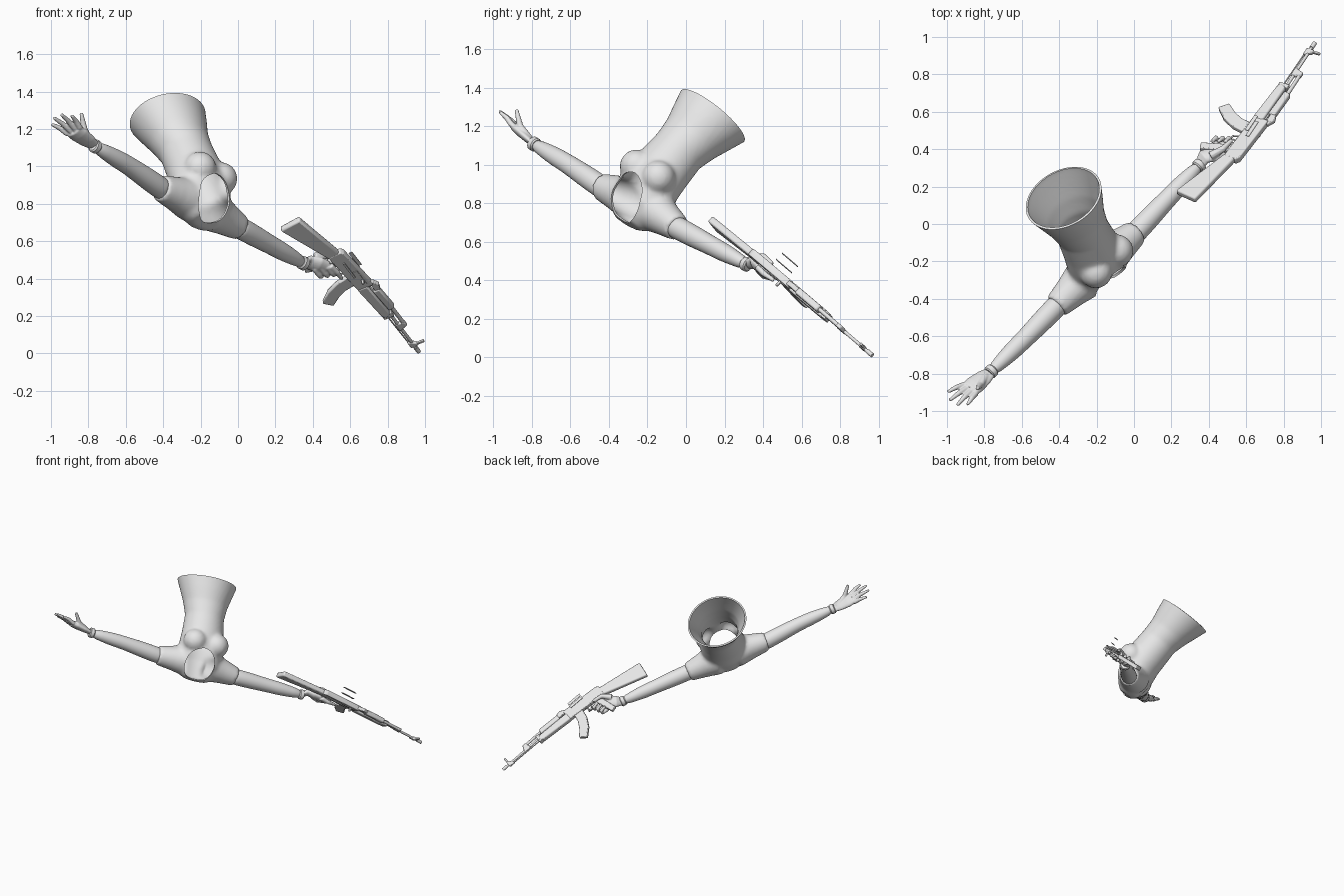
import bpy, bmesh, math
from mathutils import Vector as V, Matrix

if "Cube" in bpy.data.objects:
    bpy.data.objects.remove(bpy.data.objects["Cube"])

grey = bpy.data.materials.new("light grey")
grey.use_nodes = True
grey.diffuse_color = (0.8, 0.8, 0.8, 1)
grey.node_tree.nodes["Principled BSDF"].inputs["Base Color"].default_value = (0.8, 0.8, 0.8, 1)


# Helpers
def loft(bm, rings, sides=24):
    """Closed skin through rings given as (centre, x radius vector, y radius vector)."""
    loops = []
    for c, x, y in rings:
        angles = [math.tau * i / sides for i in range(sides)]
        loops.append([bm.verts.new(c + x * math.cos(t) + y * math.sin(t)) for t in angles])
    faces = [bm.faces.new(loops[0]), bm.faces.new(loops[-1][::-1])]
    for p, q in zip(loops, loops[1:]):
        for i in range(sides):
            j = (i + 1) % sides
            faces.append(bm.faces.new((p[i], q[i], q[j], p[j])))
    bmesh.ops.recalc_face_normals(bm, faces=faces)


def tube(bm, points, radii, flat=None, ratio=1.0, sides=20):
    """Round or flattened limb along points; flat is the thin direction."""
    points = [V(p) for p in points]
    rings = []
    for i, p in enumerate(points):
        d = (points[min(i + 1, len(points) - 1)] - points[max(i - 1, 0)]).normalized()
        x = V(flat) if flat else V((0.3, -0.5, 0.8))
        x = (x - d * x.dot(d)).normalized()
        rings.append((p, x * radii[i] * ratio, d.cross(x) * radii[i]))
    loft(bm, rings, sides)


def ball(bm, centre, radius):
    bmesh.ops.create_uvsphere(bm, u_segments=24, v_segments=14, radius=radius,
                              matrix=Matrix.Translation(centre))


def finish(name, bm, angle=40):
    me = bpy.data.meshes.new(name)
    bm.to_mesh(me)
    bm.free()
    ob = bpy.data.objects.new(name, me)
    bpy.context.collection.objects.link(ob)
    me.materials.append(grey)
    bpy.ops.object.select_all(action='DESELECT')
    ob.select_set(True)
    bpy.context.view_layer.objects.active = ob
    bpy.ops.object.shade_smooth_by_angle(angle=math.radians(angle))
    return ob


def bake(ob):
    """Result of the modifiers as a bmesh; the source object is removed."""
    ev = ob.evaluated_get(bpy.context.evaluated_depsgraph_get())
    bm = bmesh.new()
    bm.from_mesh(ev.to_mesh())
    bpy.data.objects.remove(ob)
    return bm


def blend(bm, voxel, passes):
    ob = finish("blend", bm)
    m = ob.modifiers.new("Merge", 'REMESH')
    m.mode, m.voxel_size = 'VOXEL', voxel
    s = ob.modifiers.new("Soften", 'SMOOTH')
    s.factor, s.iterations = 0.5, passes
    return bake(ob)


# Torso frame: A across the shoulders, F out of the chest, W towards the waist
S = V((-0.2, -0.235, 0.79))
W = V((-0.258, 0.629, 0.733)).normalized()
F = V((0.68, 0.63, -0.38)).cross(W).normalized()
A = W.cross(F)


def body(a, f, w):
    return S + A * a + F * f + W * w


# Shirt: torso, chest and sleeves merged, then opened at waist and neck
cuff_a, cuff_b = V((-0.415, -0.44, 0.885)), V((0.01, -0.045, 0.672))
bm = bmesh.new()
profile = [(-0.12, 0, 0.09, 0.05), (-0.09, 0, 0.14, 0.09), (-0.03, 0.02, 0.17, 0.125),
           (0.06, 0.03, 0.175, 0.145), (0.14, 0.04, 0.165, 0.145), (0.22, 0.04, 0.155, 0.145),
           (0.35, 0.035, 0.145, 0.14), (0.45, 0.02, 0.165, 0.155), (0.54, 0.01, 0.195, 0.18),
           (0.62, 0, 0.222, 0.2), (0.68, 0, 0.235, 0.21)]
loft(bm, [(body(-0.04 * max(w, 0), f, w), A * ra, F * rf) for w, f, ra, rf in profile], 40)
for side, cuff in ((-1, cuff_a), (1, cuff_b)):
    ball(bm, body(side * 0.085, 0.125, 0.135), 0.088)
    root = body(side * 0.08, 0, 0.01)
    tube(bm, [root, root.lerp(cuff, 0.5), cuff], [0.12, 0.092, 0.07])
bm = blend(bm, 0.013, 5)
bmesh.ops.bisect_plane(bm, geom=bm.verts[:] + bm.edges[:] + bm.faces[:],
                       plane_co=body(0, 0, 0.62), plane_no=W, clear_outer=True)
shirt = finish("shirt_shell", bm)
shell = shirt.modifiers.new("Cloth", 'SOLIDIFY')
shell.thickness, shell.offset = 0.012, -1

bm = bmesh.new()
out, along = (F - W).normalized(), (F + W).normalized()
loft(bm, [(body(-0.015, 0.085, -0.02) + out * h, A * 0.11, along * 0.135)
          for h in (-0.11, 0.3)], 40)
cutter = finish("neck_cutter", bm)
cutter.hide_render = True
cut = shirt.modifiers.new("Neck", 'BOOLEAN')
cut.operation, cut.object, cut.solver = 'DIFFERENCE', cutter, 'EXACT'
bm = bake(shirt)
bpy.data.objects.remove(cutter)
finish("shirt", bm)

# Arms with a glove cuff at each wrist
wrist_a, wrist_b = V((-0.765, -0.79, 1.108)), V((0.35, 0.315, 0.482))
elbow_a, elbow_b = V((-0.585, -0.615, 1.005)), V((0.175, 0.13, 0.58))
for name, cuff, elbow, wrist in (("free_arm", cuff_a, elbow_a, wrist_a),
                                 ("rifle_arm", cuff_b, elbow_b, wrist_b)):
    inner = cuff + (cuff - elbow) * 0.15
    bm = bmesh.new()
    tube(bm, [inner, cuff, cuff.lerp(elbow, 0.5), elbow, elbow.lerp(wrist, 0.35),
              elbow.lerp(wrist, 0.7), wrist], [0.058, 0.06, 0.058, 0.05, 0.05, 0.04, 0.031])
    ob = finish(name, bm)
    ob.modifiers.new("Round", 'SUBSURF').levels = 1
    d = (wrist - elbow).normalized()
    bm = bmesh.new()
    tube(bm, [wrist - d * 0.022, wrist - d * 0.015, wrist + d * 0.01, wrist + d * 0.016],
         [0.031, 0.037, 0.037, 0.03])
    finish(name + "_glove_cuff", bm)

# Open hand: flattened palm, spread fingers, thumb
bm = bmesh.new()
across = V((-0.105, 0.07, -0.05))
knuckles = V((-0.878, -0.882, 1.19))
palm_n = across.cross(knuckles - wrist_a).normalized()
tube(bm, [wrist_a, wrist_a.lerp(knuckles, 0.35), wrist_a.lerp(knuckles, 0.75), knuckles],
     [0.032, 0.048, 0.056, 0.052], palm_n, 0.45)
tips = [(-0.89, -0.965, 1.272), (-0.945, -0.968, 1.278), (-0.985, -0.942, 1.26), (-0.995, -0.897, 1.225)]
for i, tip in enumerate(tips):
    base = knuckles + across * (i - 1.5) * 0.21
    mid = base.lerp(V(tip), 0.5) + palm_n * 0.006
    tube(bm, [base, mid, tip], [0.016, 0.014, 0.009], sides=10)
tube(bm, [wrist_a.lerp(knuckles, 0.25), (-0.822, -0.862, 1.2), (-0.838, -0.88, 1.285)],
     [0.024, 0.018, 0.01], sides=10)
finish("open_hand", blend(bm, 0.005, 2), 60)

# Rifle frame: D along the barrel, U up, R sideways, origin at the muzzle
M = V((0.965, 0.965, 0.012))
D = V((0.452, 0.678, -0.579)).normalized()
R = D.cross(V((0.888, -0.275, 0.369))).normalized()
U = R.cross(D)


def gun(t, u, s=0):
    return M + D * t + U * u + R * s


def plate(name, outline, thick, s=0, bevel=0.005):
    """Outline in (t, u) extruded sideways."""
    bm = bmesh.new()
    face = bm.faces.new([bm.verts.new(gun(t, u, s - thick / 2)) for t, u in outline])
    ext = bmesh.ops.extrude_face_region(bm, geom=[face])
    bmesh.ops.translate(bm, verts=[g for g in ext["geom"] if isinstance(g, bmesh.types.BMVert)],
                        vec=R * thick)
    bmesh.ops.recalc_face_normals(bm, faces=bm.faces)
    ob = finish(name, bm)
    if bevel:
        b = ob.modifiers.new("Edges", 'BEVEL')
        b.width, b.segments = bevel, 2


def rod(name, ends, radius, s=0):
    bm = bmesh.new()
    tube(bm, [gun(t, u, s) for t, u in ends], [radius] * len(ends), sides=12)
    finish(name, bm)


def block(name, t0, t1, u0, u1, thick, s=0, bevel=0.003):
    plate(name, [(t0, u0), (t0, u1), (t1, u1), (t1, u0)], thick, s, bevel)


plate("stock", [(-1.253, -0.195), (-1.27, -0.071), (-0.92, -0.008), (-0.90, -0.07)], 0.038, 0, 0.009)
plate("receiver", [(-0.925, -0.073), (-0.93, 0.0), (-0.91, 0.015), (-0.61, 0.035), (-0.61, -0.053)], 0.04)
plate("magazine", [(-0.73, -0.055), (-0.715, -0.13), (-0.68, -0.2), (-0.62, -0.262), (-0.574, -0.22),
                   (-0.617, -0.165), (-0.645, -0.11), (-0.655, -0.05)], 0.03)
plate("pistol_grip", [(-0.885, -0.065), (-0.925, -0.22), (-0.885, -0.232), (-0.835, -0.065)], 0.03)
plate("lower_handguard", [(-0.62, -0.055), (-0.62, 0.005), (-0.36, 0.012), (-0.34, -0.025), (-0.37, -0.038)],
      0.046, 0, 0.008)
plate("upper_handguard", [(-0.56, 0.008), (-0.56, 0.048), (-0.39, 0.054), (-0.38, 0.015)], 0.036, 0, 0.008)
plate("rear_sight", [(-0.63, 0.02), (-0.63, 0.04), (-0.59, 0.062), (-0.55, 0.05), (-0.55, 0.02)], 0.026)
rod("barrel", [(-0.62, 0.004), (0.0, 0.0)], 0.009)
rod("muzzle_brake", [(-0.035, 0.0), (0.004, 0.0)], 0.012)
rod("gas_tube", [(-0.4, 0.034), (-0.22, 0.032)], 0.011)
rod("cleaning_rod", [(-0.36, -0.018), (-0.07, -0.015)], 0.004)
block("handguard_band", -0.365, -0.335, -0.036, 0.022, 0.042)
plate("gas_block", [(-0.26, -0.012), (-0.25, 0.044), (-0.22, 0.044), (-0.2, -0.012)], 0.022)
plate("front_sight_base", [(-0.1, -0.02), (-0.07, 0.025), (-0.05, 0.025), (-0.05, -0.02)], 0.022)
block("front_sight_post", -0.066, -0.052, 0.02, 0.063, 0.014)
block("bolt_handle", -0.685, -0.672, 0.0, 0.014, 0.04, 0.03)
block("ejection_cover", -0.76, -0.64, -0.008, 0.014, 0.008, 0.02, 0)
block("selector_lever", -0.85, -0.72, -0.025, -0.014, 0.008, 0.022, 0)
rod("trigger_guard", [(-0.84, -0.06), (-0.83, -0.103), (-0.77, -0.1), (-0.755, -0.055)], 0.005)
rod("trigger", [(-0.80, -0.06), (-0.79, -0.09)], 0.004)
for i, s in enumerate((-0.1, -0.055)):
    block(f"loose_plate_{i + 1}", -0.785, -0.67, -0.01, 0.01, 0.004, s, 0)

# Gripping hand: palm behind the grip, fingers curled round it, thumb across
bm = bmesh.new()
tube(bm, [wrist_b, gun(-0.955, -0.18, 0.012), gun(-0.91, -0.14, 0.018), gun(-0.87, -0.115, 0.02)],
     [0.031, 0.045, 0.052, 0.044], R, 0.55)
for k in range(3):
    u = -0.1 - 0.033 * k
    t = -0.012 * k
    tube(bm, [gun(-0.885 + t, u, 0.03), gun(-0.835 + t, u, 0.036), gun(-0.80 + t, u - 0.004, 0.02),
              gun(-0.80 + t, u - 0.006, -0.012), gun(-0.845 + t, u - 0.006, -0.026)],
         [0.017, 0.016, 0.015, 0.014, 0.011], sides=10)
tube(bm, [gun(-0.88, -0.085, 0.03), gun(-0.82, -0.075, 0.036), gun(-0.755, -0.08, 0.028)],
     [0.017, 0.015, 0.01], sides=10)
tube(bm, [gun(-0.95, -0.14, -0.008), gun(-0.90, -0.09, -0.032), gun(-0.825, -0.075, -0.032)],
     [0.024, 0.018, 0.011], sides=10)
finish("gripping_hand", blend(bm, 0.005, 2), 60)
